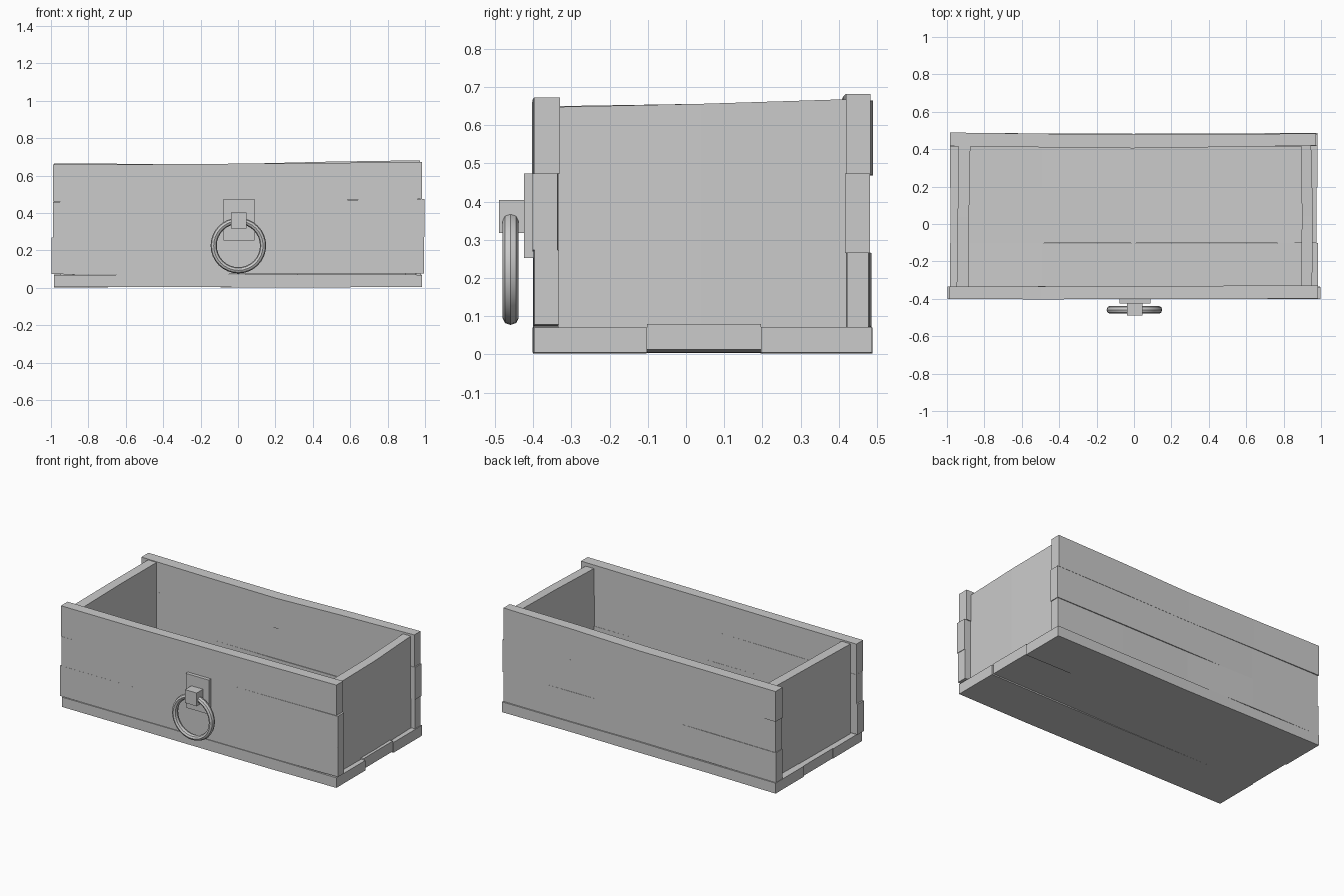
import bpy, bmesh, math, random

if "Cube" in bpy.data.objects:
    bpy.data.objects.remove(bpy.data.objects["Cube"])

random.seed(4)


def loft(name, sections):
    """Board from rectangular sections (x, y0, y1, z0, z1) along x."""
    bm = bmesh.new()
    rings = [[bm.verts.new((x, y, z)) for y, z in
              ((y0, z0), (y1, z0), (y1, z1), (y0, z1))]
             for x, y0, y1, z0, z1 in sections]
    for a, b in zip(rings, rings[1:]):
        for i in range(4):
            j = (i + 1) % 4
            bm.faces.new((a[i], a[j], b[j], b[i]))
    bm.faces.new(rings[0])
    bm.faces.new(rings[-1])
    bmesh.ops.recalc_face_normals(bm, faces=bm.faces)
    return finish(name, bm)


def finish(name, bm):
    me = bpy.data.meshes.new(name)
    bm.to_mesh(me)
    bm.free()
    ob = bpy.data.objects.new(name, me)
    bpy.context.collection.objects.link(ob)
    return ob


def plank(name, x0, x1, left, mid, right):
    """Slightly warped plank: left, middle and right cross-sections."""
    secs = []
    for t in (0, 0.25, 0.5, 0.75, 1):
        a, b, u = (left, mid, t * 2) if t <= 0.5 else (mid, right, t * 2 - 1)
        wob = 0.002 if 0 < t < 1 else 0
        secs.append((x0 + (x1 - x0) * t,
                     *(p + (q - p) * u + random.uniform(-wob, wob)
                       for p, q in zip(a, b))))
    return loft(name, secs)


def box(name, x0, x1, y0, y1, z0, z1):
    return loft(name, [(x0, y0, y1, z0, z1), (x1, y0, y1, z0, z1)])


# Bottom planks
plank("bottom_plank_front", -0.985, 0.985, (-0.4, -0.102, 0.005, 0.068),
      (-0.4, -0.103, 0.003, 0.072), (-0.398, -0.102, 0.005, 0.07))
plank("bottom_plank_middle", -0.98, 0.975, (-0.102, 0.195, 0.004, 0.068),
      (-0.103, 0.198, 0.005, 0.071), (-0.102, 0.196, 0.013, 0.08))
plank("bottom_plank_back", -0.985, 0.98, (0.195, 0.488, 0.002, 0.07),
      (0.198, 0.482, 0.004, 0.072), (0.196, 0.487, 0.005, 0.072))

# Front planks
plank("front_plank_low", -0.997, 0.995, (-0.4, -0.335, 0.073, 0.27),
      (-0.398, -0.335, 0.074, 0.27), (-0.397, -0.333, 0.078, 0.273))
plank("front_plank_middle", -0.988, 0.998, (-0.399, -0.335, 0.27, 0.46),
      (-0.4, -0.334, 0.27, 0.47), (-0.402, -0.336, 0.273, 0.474))
plank("front_plank_top", -0.99, 0.985, (-0.401, -0.333, 0.462, 0.66),
      (-0.402, -0.334, 0.47, 0.664), (-0.398, -0.33, 0.474, 0.672))

# Back planks
plank("back_plank_low", -0.985, 0.975, (0.417, 0.485, 0.072, 0.265),
      (0.41, 0.476, 0.074, 0.268), (0.422, 0.477, 0.072, 0.265))
plank("back_plank_middle", -0.98, 0.98, (0.415, 0.482, 0.265, 0.468),
      (0.41, 0.478, 0.268, 0.47), (0.416, 0.482, 0.265, 0.474))
plank("back_plank_top", -0.985, 0.972, (0.416, 0.489, 0.468, 0.665),
      (0.403, 0.48, 0.47, 0.664), (0.419, 0.483, 0.474, 0.682))


# End boards, lofted along y with a gentle bow
def end_board(name, rows):
    bm = bmesh.new()
    rings = [[bm.verts.new(p) for p in
              ((x0, y, 0.068), (x1, y, 0.068), (x1, y, zt), (x0, y, zt))]
             for y, x0, x1, zt in rows]
    for a, b in zip(rings, rings[1:]):
        for i in range(4):
            j = (i + 1) % 4
            bm.faces.new((a[i], a[j], b[j], b[i]))
    bm.faces.new(rings[0])
    bm.faces.new(rings[-1])
    bmesh.ops.recalc_face_normals(bm, faces=bm.faces)
    finish(name, bm)


end_board("left_end", [(-0.335, -0.948, -0.883, 0.65), (0.04, -0.943, -0.882, 0.656),
                       (0.417, -0.937, -0.875, 0.66)])
end_board("right_end", [(-0.335, 0.892, 0.952, 0.648), (0.04, 0.898, 0.957, 0.656),
                        (0.42, 0.892, 0.947, 0.668)])

# Handle: mounting plate and ring holder
box("handle_plate", -0.078, 0.087, -0.424, -0.398, 0.252, 0.474)
box("handle_block", -0.038, 0.046, -0.489, -0.42, 0.318, 0.404)

# Pull ring
bpy.ops.mesh.primitive_torus_add(major_segments=32, minor_segments=8,
                                 major_radius=0.132, minor_radius=0.0165,
                                 location=(0.002, -0.459, 0.226),
                                 rotation=(math.radians(90), 0, 0))
ring = bpy.context.object
ring.name = "pull_ring"
ring.scale.z = 1.25
bpy.ops.object.shade_smooth_by_angle(angle=math.radians(30))
